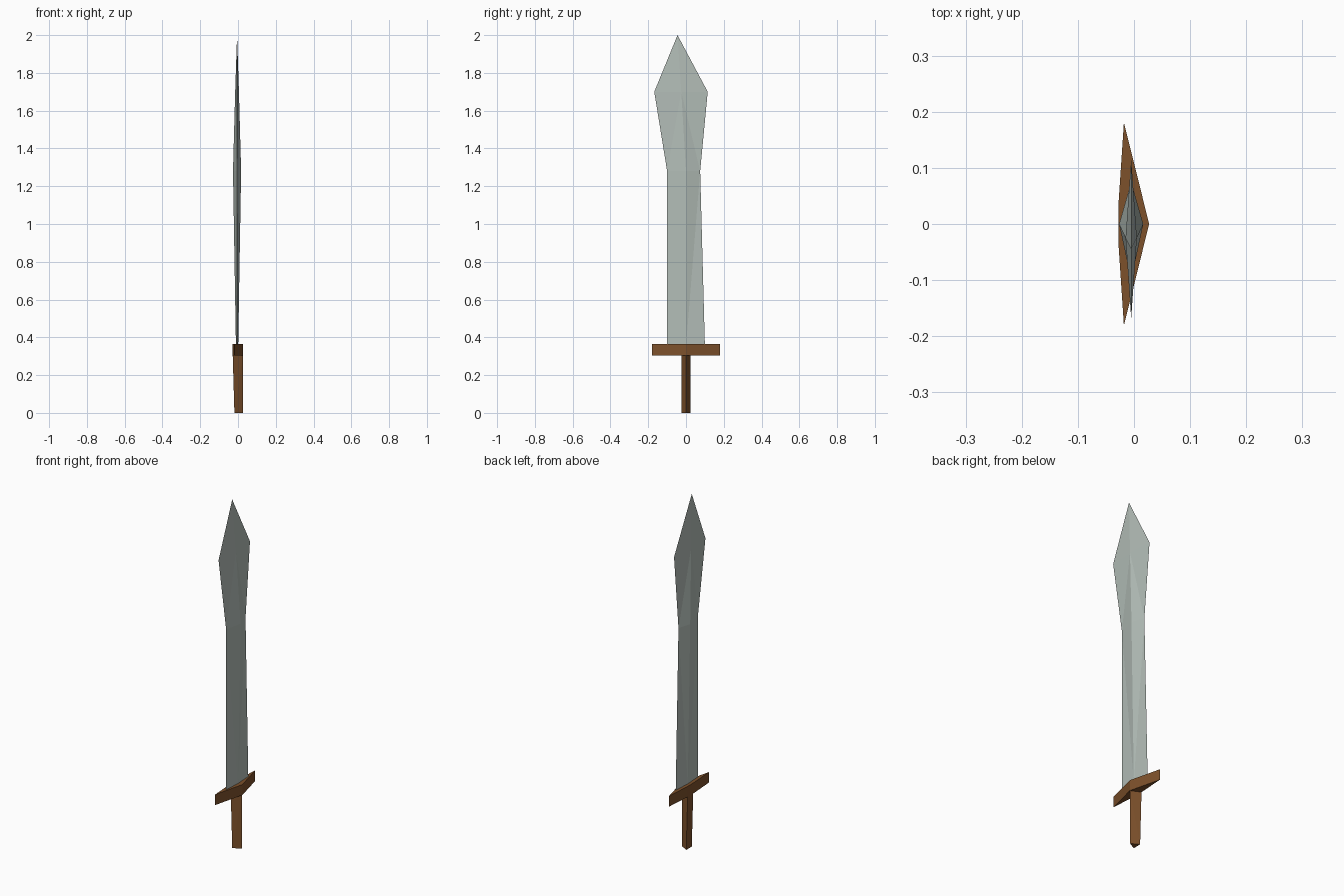
import bpy, bmesh

if "Cube" in bpy.data.objects:
    bpy.data.objects.remove(bpy.data.objects["Cube"])


def material(name, rgb):
    m = bpy.data.materials.new(name)
    m.diffuse_color = (*rgb, 1)
    m.use_nodes = True
    m.node_tree.nodes["Principled BSDF"].inputs["Base Color"].default_value = m.diffuse_color
    return m


steel = material("pale steel", (0.45, 0.51, 0.475))
wood = material("brown wood", (0.205, 0.082, 0.024))


def loft(name, sections, mat):
    """Skin a stack of equal-sided cross-sections, capping both ends."""
    bm = bmesh.new()
    rings = [[bm.verts.new(p) for p in s] for s in sections]
    for a, b in zip(rings, rings[1:]):
        n = len(a)
        for i in range(n):
            j = (i + 1) % n
            bm.faces.new((a[i], a[j], b[j], b[i]))
    bm.faces.new(rings[0][::-1])
    bm.faces.new(rings[-1])
    bmesh.ops.remove_doubles(bm, verts=bm.verts, dist=0.0005)
    bmesh.ops.triangulate(bm, faces=[f for f in bm.faces if len(f.verts) == 4])
    bmesh.ops.recalc_face_normals(bm, faces=bm.faces)
    me = bpy.data.meshes.new(name)
    bm.to_mesh(me)
    bm.free()
    me.materials.append(mat)
    ob = bpy.data.objects.new(name, me)
    bpy.context.collection.objects.link(ob)
    return ob


# Blade: diamond section, thickest at the waist, flared before the tip
# each row: z, left edge y, ridge y, right edge y, half thickness
rows = [
    (0.355, -0.10, 0.0, 0.10, 0.006),
    (1.28, -0.10, 0.0, 0.075, 0.0215),
    (1.70, -0.168, -0.025, 0.115, 0.010),
    (2.00, -0.045, -0.045, -0.045, 0.0),
]
cx = -0.005
loft("blade", [[(cx, l, z), (cx + t, m, z), (cx, r, z), (cx - t, m, z)]
               for z, l, m, r, t in rows], steel)

# Guard: swept-back crossbar pointed at its middle
outline = [(0.027, 0), (-0.018, 0.181), (-0.028, 0.03),
           (-0.028, -0.03), (-0.018, -0.181)]
loft("guard", [[(x, y, z) for x, y in outline] for z in (0.305, 0.365)], wood)

# Grip: triangular bar, slightly deeper at the top
loft("grip", [[(0.026, 0, z), (back, 0.025, z), (back, -0.025, z)]
              for z, back in ((0.0, -0.019), (0.306, -0.028))], wood)
